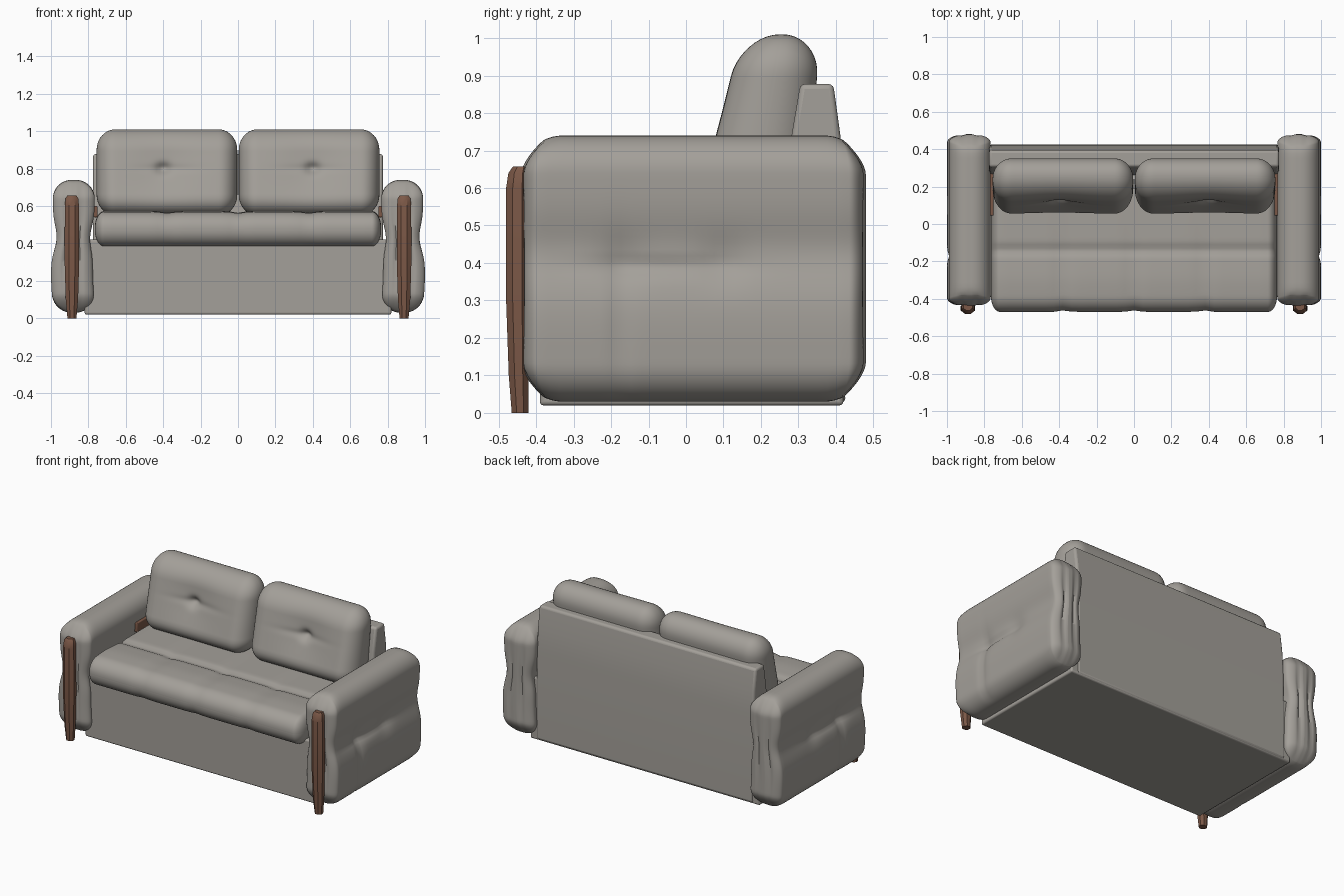
import bpy, bmesh, math
from math import exp, tan, pi

cube = bpy.data.objects.get("Cube")
if cube:
    bpy.data.objects.remove(cube, do_unlink=True)


def material(name, rgb):
    m = bpy.data.materials.new(name)
    m.use_nodes = True
    m.diffuse_color = (*rgb, 1)
    bsdf = next(n for n in m.node_tree.nodes if n.type == 'BSDF_PRINCIPLED')
    bsdf.inputs["Base Color"].default_value = (*rgb, 1)
    return m


FABRIC = material("grey fabric", (0.37, 0.35, 0.32))
WOOD = material("brown wood", (0.20, 0.098, 0.063))


def finish(bm, name, mat, angle=40, bevel=0):
    bmesh.ops.recalc_face_normals(bm, faces=bm.faces)
    me = bpy.data.meshes.new(name)
    bm.to_mesh(me)
    bm.free()
    ob = bpy.data.objects.new(name, me)
    bpy.context.collection.objects.link(ob)
    me.materials.append(mat)
    if bevel:
        mod = ob.modifiers.new("soft edges", 'BEVEL')
        mod.width, mod.segments = bevel, 3
    bpy.ops.object.select_all(action='DESELECT')
    ob.select_set(True)
    bpy.context.view_layer.objects.active = ob
    bpy.ops.object.shade_smooth_by_angle(angle=math.radians(angle))
    return ob


def soft_box(name, half, radius, shape, cuts=39):
    """Rounded padded box, then reshaped point by point."""
    bm = bmesh.new()
    bmesh.ops.create_cube(bm, size=2)
    bmesh.ops.subdivide_edges(bm, edges=bm.edges[:], cuts=cuts, use_grid_fill=True)
    for v in bm.verts:
        t = v.co.copy()
        q = v.co.copy()
        for i in range(3):
            a = max(0, (abs(t[i]) - 0.75) / 0.25)
            q[i] = math.copysign(tan(min(a, 1) * pi / 4), t[i])
        q.normalize()
        p = [max(-1, min(1, t[i] / 0.75)) * (half[i] - radius[i]) + q[i] * radius[i]
             for i in range(3)]
        v.co = shape(*p)
    return finish(bm, name, FABRIC, 60)


def prism(name, profile, half_width, bevel):
    """Side profile (y, z) extruded across the width."""
    bm = bmesh.new()
    face = bm.faces.new([bm.verts.new((-half_width, y, z)) for y, z in profile])
    out = bmesh.ops.extrude_face_region(bm, geom=[face])["geom"]
    bmesh.ops.translate(bm, vec=(2 * half_width, 0, 0),
                        verts=[g for g in out if isinstance(g, bmesh.types.BMVert)])
    return finish(bm, name, FABRIC, 40, bevel)


def bump(d, w):
    return exp(-(d / w) ** 2)


# Base and sloped back panel
prism("base", [(-0.39, 0.02), (-0.39, 0.42), (0.42, 0.42), (0.42, 0.02)], 0.82, 0.01)
prism("back_panel", [(0.425, 0.025), (0.422, 0.6), (0.412, 0.74), (0.393, 0.878),
                     (0.305, 0.878), (0.28, 0.73), (0.25, 0.4), (0.25, 0.025)], 0.775, 0.014)


# Seat cushion with stitched channels
def seat_shape(x, y, z):
    seam = sum(bump(x - s, 0.035) for s in (-0.375, 0, 0.375))
    yy = y - 0.09
    if z > 0:
        z -= 0.014 * bump(yy + 0.14, 0.025) + 0.01 * seam * bump(yy + 0.25, 0.25)
        z += 0.008 * bump(yy + 0.3, 0.1)
    if y < -0.2:
        yy += 0.008 * seam
    return x, yy, z + 0.475


soft_box("seat_cushion", (0.765, 0.38, 0.09), (0.05, 0.085, 0.085), seat_shape)


# Tufted back cushions, leaning back and thicker at the bottom
def back_shape(side):
    def shape(x, y, z):
        h = z + 0.78
        yy = y * (1 + 0.75 * (0.9 - h)) + 0.235 - 0.17 * (0.9 - h)
        if y < 0:
            r = math.hypot(x - 0.02, (h - 0.8) * 1.1)
            yy += 0.03 * bump(r, 0.035) + 0.022 * bump(r, 0.16)
            yy += 0.006 * bump(h - 0.8, 0.02) * bump(x, 0.16)
        return side * (x + 0.38), yy, h
    return shape


# Padded arms: waisted sides, rounded corners, stitched creases, folded ends
def arm_shape(side):
    def shape(x, y, z):
        groove = bump(abs(x) - 0.04, 0.014) * bump(z / 0.27, 1) if abs(y) > 0.42 else 0
        c = 0.11
        u = max(0, (abs(y) - (0.46 - c)) / c)
        w = max(0, (abs(z) - (0.355 - c)) / c)
        if u and w:
            y = math.copysign(0.46 - c + c * u * math.sqrt(1 - w * w / 2), y)
            z = math.copysign(0.355 - c + c * w * math.sqrt(1 - u * u / 2), z)
        h, yy = z + 0.385, y + 0.02
        xx = x * (1 - 0.2 * bump(h - 0.43, 0.09))
        if x > 0.05:
            xx -= 0.014 * bump(h - 0.39, 0.02) * bump(yy + 0.07, 0.2)
            xx -= 0.012 * bump(yy + 0.17, 0.022) * bump(h - 0.25, 0.2)
            xx -= 0.012 * (bump(math.hypot(yy + 0.17, h - 0.4), 0.06)
                           + bump(math.hypot(yy - 0.1, h - 0.4), 0.06))
        yy -= math.copysign(0.016 * groove, y)
        shift = 0.878 + 0.01 * bump(h - 0.25, 0.15)
        return side * (xx + shift), yy, h
    return shape


# Front wooden post lofted from oval rings: height, half width, front, back
POST = [(0, 0.024, -0.465, -0.42), (0.1, 0.033, -0.473, -0.42), (0.3, 0.039, -0.48, -0.42),
        (0.6, 0.038, -0.48, -0.42), (0.64, 0.034, -0.474, -0.42), (0.657, 0.024, -0.462, -0.42)]


def post(name, side):
    bm = bmesh.new()
    rings = []
    for z, w, front, back in POST:
        mid, d = (front + back) / 2, (back - front) / 2
        ring = []
        for k in range(8):
            a = (k + 0.5) * pi / 4
            ring.append(bm.verts.new((side * 0.888 + 1.08 * w * math.cos(a),
                                      mid + 1.08 * d * math.sin(a), z)))
        rings.append(ring)
    for lo, hi in zip(rings, rings[1:]):
        for k in range(8):
            j = (k + 1) % 8
            bm.faces.new((lo[k], lo[j], hi[j], hi[k]))
    bm.faces.new(rings[0])
    bm.faces.new(rings[-1])
    return finish(bm, name, WOOD, 35)


# Small wooden rail tucked between arm and back cushion
def rail(name, side):
    bm = bmesh.new()
    bmesh.ops.create_cube(bm, size=1)
    for v in bm.verts:
        v.co = (side * 0.762 + v.co.x * 0.022, 0.17 + v.co.y * 0.25, 0.57 + v.co.z * 0.06)
    return finish(bm, name, WOOD, 30, 0.005)


for label, side in (("left", 1), ("right", -1)):
    soft_box(label + "_back_cushion", (0.376, 0.115, 0.23), (0.1, 0.11, 0.11), back_shape(side))
    soft_box(label + "_arm", (0.112, 0.46, 0.355), (0.1, 0.045, 0.1), arm_shape(side))
    post(label + "_front_post", side)
    rail(label + "_side_rail", side)
